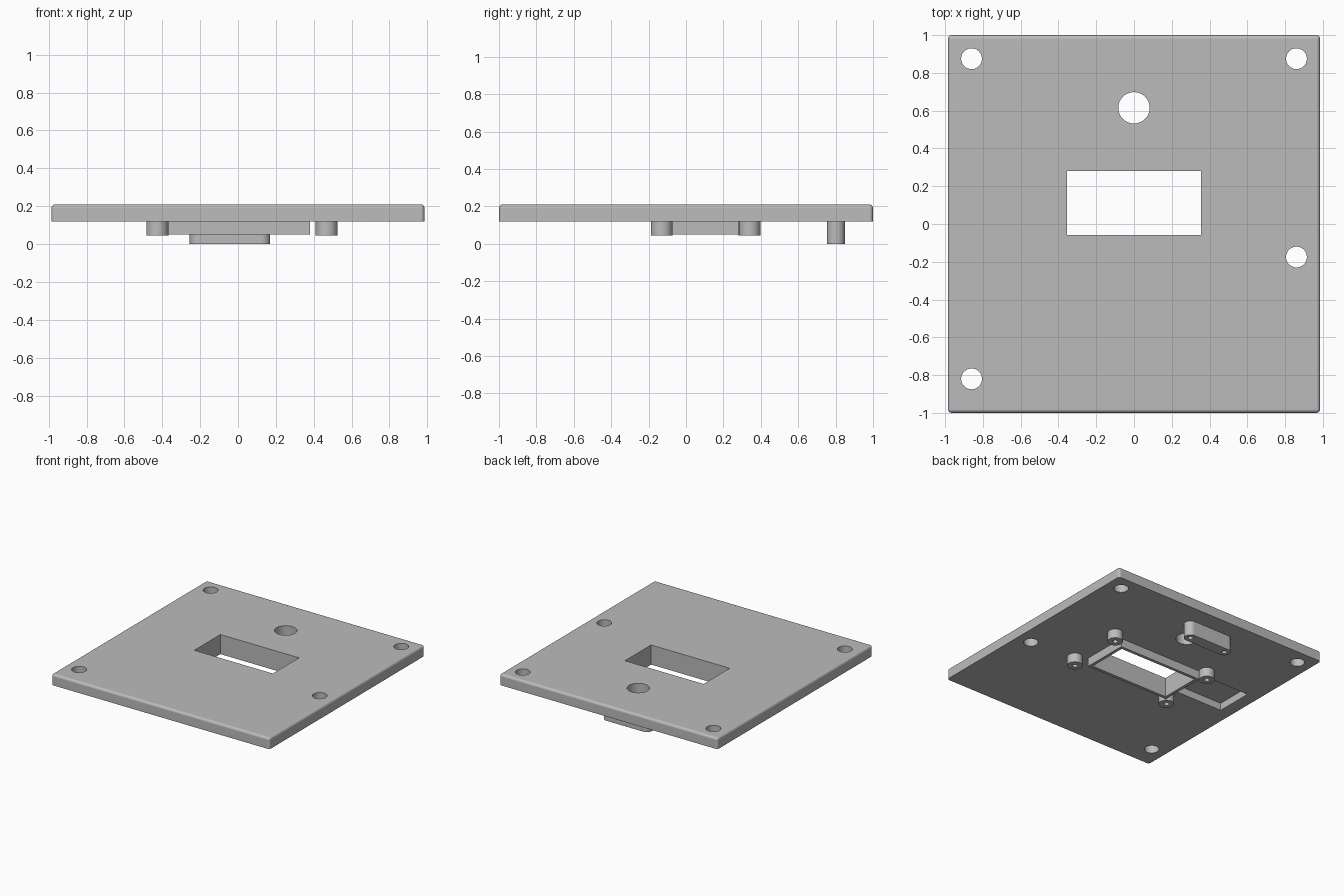
import bpy, bmesh, math
from mathutils import Matrix, Vector

old = bpy.data.objects.get("Cube")
if old:
    bpy.data.objects.remove(old, do_unlink=True)

grey = bpy.data.materials.new("plain grey")
grey.use_nodes = True
COLOUR = (0.5, 0.5, 0.5, 1)
grey.diffuse_color = COLOUR
grey.node_tree.nodes["Principled BSDF"].inputs["Base Color"].default_value = COLOUR


def box(bm, x0, x1, y0, y1, z0, z1):
    size = Vector((x1 - x0, y1 - y0, z1 - z0))
    mid = Vector((x0 + x1, y0 + y1, z0 + z1)) / 2
    bmesh.ops.create_cube(bm, size=1, matrix=Matrix.Translation(mid) @ Matrix.Diagonal((*size, 1)))


def cylinder(bm, x, y, r, z0, z1):
    bmesh.ops.create_cone(bm, cap_ends=True, segments=48, radius1=r, radius2=r, depth=z1 - z0,
                          matrix=Matrix.Translation((x, y, (z0 + z1) / 2)))


def finish(name, bm):
    mesh = bpy.data.meshes.new(name)
    bm.to_mesh(mesh)
    bm.free()
    ob = bpy.data.objects.new(name, mesh)
    bpy.context.collection.objects.link(ob)
    mesh.materials.append(grey)
    return ob


def cut_and_smooth(ob, cutter_bm):
    """Subtract the cutter, then shade round walls smooth and keep flats flat."""
    cutter = finish(ob.name + "_cutter", cutter_bm)
    cutter.hide_render = True
    mod = ob.modifiers.new("openings", 'BOOLEAN')
    mod.object, mod.operation, mod.solver = cutter, 'DIFFERENCE', 'EXACT'
    bpy.ops.object.select_all(action='DESELECT')
    ob.select_set(True)
    bpy.context.view_layer.objects.active = ob
    bpy.ops.object.modifier_apply(modifier=mod.name)
    bpy.data.objects.remove(cutter, do_unlink=True)
    bpy.ops.object.shade_smooth_by_angle(angle=math.radians(30))
    weighted = ob.modifiers.new("flat_faces", 'WEIGHTED_NORMAL')
    weighted.keep_sharp = True


UNDER, TOP = 0.12, 0.21
WINDOW = (-0.355, 0.355, -0.057, 0.28)

# Cover plate, rounded on the top and upright edges
bm = bmesh.new()
box(bm, -0.985, 0.985, -1, 1, UNDER, TOP)
edges = [e for e in bm.edges if max(v.co.z for v in e.verts) > UNDER + 0.01]
bmesh.ops.bevel(bm, geom=edges, offset=0.02, segments=5, profile=0.5, affect='EDGES')
plate = finish("cover_plate", bm)

# Window, screw holes, large round hole and the shallow pocket underneath
cut = bmesh.new()
box(cut, *WINDOW, 0, 0.3)
for x, y in ((-0.86, 0.875), (0.86, 0.875), (0.86, -0.175), (-0.86, -0.82)):
    cylinder(cut, x, y, 0.055, 0, 0.3)
cylinder(cut, 0, 0.615, 0.083, 0, 0.3)
box(cut, -0.88, -0.38, -0.04, 0.27, 0, 0.18)
cut_and_smooth(plate, cut)

# Raised rim around the window, below the plate
bm = bmesh.new()
box(bm, -0.38, 0.38, -0.082, 0.305, 0.05, UNDER)
rim = finish("window_rim", bm)
cut = bmesh.new()
box(cut, *WINDOW, 0, 0.3)
cut_and_smooth(rim, cut)

# Four screw bosses with blind holes
for side, x in (("right", -0.426), ("left", 0.468)):
    for end, y in (("front", -0.13), ("back", 0.34)):
        bm = bmesh.new()
        cylinder(bm, x, y, 0.058, 0.045, UNDER)
        boss = finish(f"{end}_{side}_boss", bm)
        cut = bmesh.new()
        cylinder(cut, x, y, 0.02, 0, 0.11)
        cut_and_smooth(boss, cut)

# Round-ended mounting bar with a blind hole at each end
X0, X1, Y, R = -0.207, 0.122, 0.802, 0.048
bm = bmesh.new()
outline = []
for cx, start in ((X1, -90), (X0, 90)):
    for i in range(25):
        a = math.radians(start + 7.5 * i)
        outline.append(bm.verts.new((cx + R * math.cos(a), Y + R * math.sin(a), 0)))
base = bm.faces.new(outline)
lift = bmesh.ops.extrude_face_region(bm, geom=[base])
bmesh.ops.translate(bm, vec=(0, 0, UNDER), verts=[v for v in lift["geom"] if isinstance(v, bmesh.types.BMVert)])
bmesh.ops.recalc_face_normals(bm, faces=bm.faces[:])
bar = finish("mounting_bar", bm)
cut = bmesh.new()
for x in (X0, X1):
    cylinder(cut, x, Y, 0.02, -0.1, 0.11)
cut_and_smooth(bar, cut)
